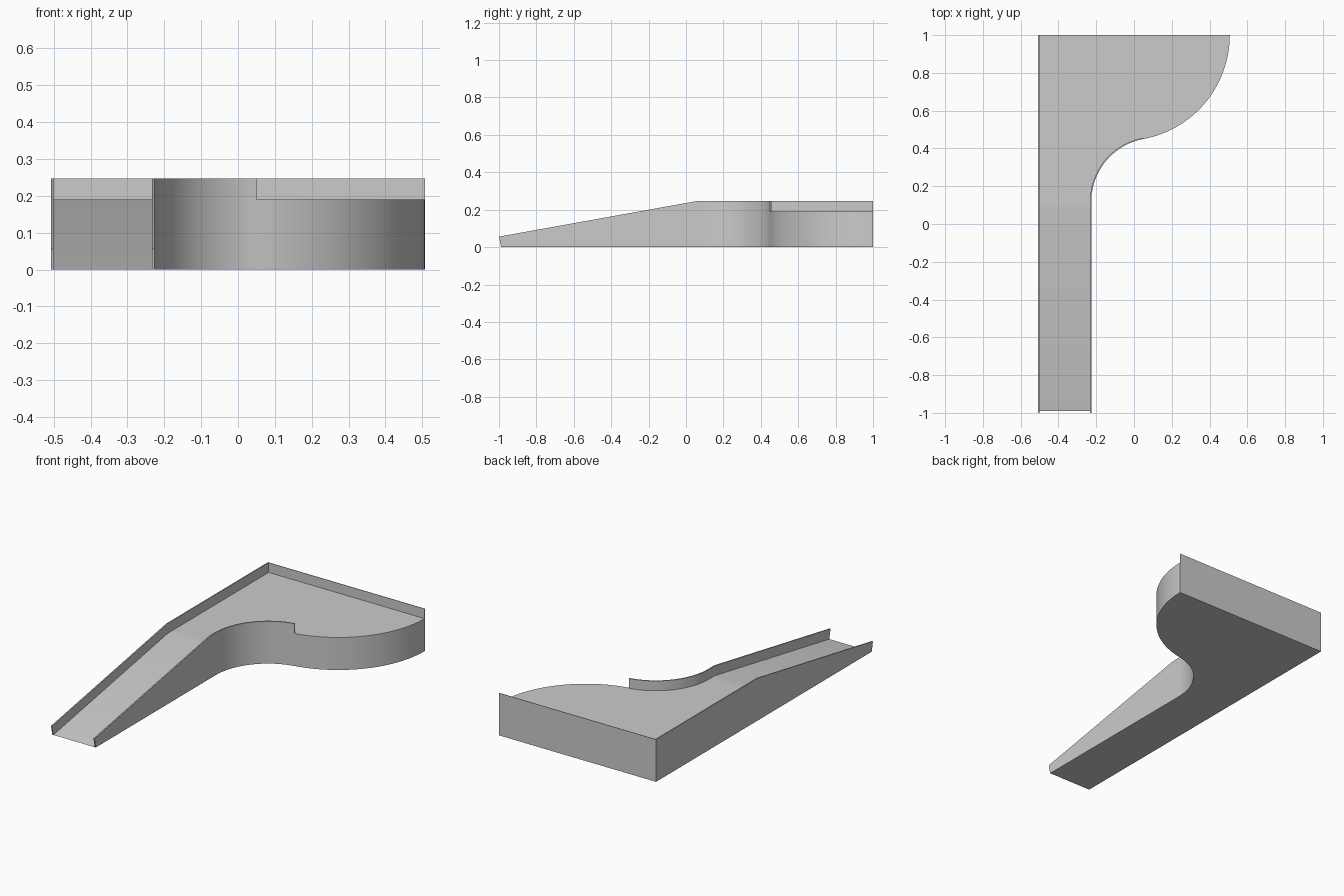
import bpy, bmesh
from math import sin, cos, pi, atan2, hypot

if "Cube" in bpy.data.objects:
    bpy.data.objects.remove(bpy.data.objects["Cube"])

L, R, LANE = -0.507, 0.507, -0.226       # left side, right tip, right side of lane
DECK, TOP = 0.19, 0.247                  # deck and rail heights
Y0, Y1 = -0.989, 0.068                   # foot and head of the ramp
T = 0.007                                # rail thickness


def arc(cx, cy, r, a0, a1, n):
    return [(cx + r * cos(a0 + (a1 - a0) * i / n), cy + r * sin(a0 + (a1 - a0) * i / n))
            for i in range(n + 1)]


def deck(p):
    y = p[1]
    return (p[0], y, DECK * min(1, max(0, (y - Y0) / (Y1 - Y0))))


def rail_top(p):
    # rail is square to the ramp at its foot and mitred at the bend
    x, y = p
    if y < Y0 + 1e-4:
        return (x, -1.0, 0.056)
    return (x, y - 0.005 if y < Y1 + 1e-4 else y, TOP)


def ladder(name, side_a, side_b, low, high):
    """Solid lofted through rungs that join side_a to side_b."""
    bm = bmesh.new()
    rungs = [[bm.verts.new(f(p)) for f, p in ((low, a), (low, b), (high, b), (high, a))]
             for a, b in zip(side_a, side_b)]
    for u, v in zip(rungs, rungs[1:]):
        for k in range(4):
            j = (k + 1) % 4
            bm.faces.new((u[k], u[j], v[j], v[k]))
    bm.faces.new(rungs[0])
    bm.faces.new(rungs[-1])
    bmesh.ops.remove_doubles(bm, verts=bm.verts, dist=1e-5)
    bmesh.ops.recalc_face_normals(bm, faces=bm.faces)
    me = bpy.data.meshes.new(name)
    bm.to_mesh(me)
    bm.free()
    ob = bpy.data.objects.new(name, me)
    bpy.context.collection.objects.link(ob)
    bpy.ops.object.select_all(action='DESELECT')
    ob.select_set(True)
    bpy.context.view_layer.objects.active = ob
    bpy.ops.object.shade_smooth_by_angle(angle=0.5)
    return ob


# S-shaped right edge: two arcs tangent at the joint
JX, JY = 0.05, 0.45
h, v = R - JX, 1 - JY
r1 = (h * h + v * v) / (2 * h)
c1 = R - r1
ux, uy = (JX - c1) / r1, (JY - 1) / r1
r2 = (JX - LANE) / (1 - ux)
c2x, c2y = JX + ux * r2, JY + uy * r2
a_joint = atan2(-uy, -ux)
straight = [(LANE, Y0), (LANE, Y1)]
hollow = arc(c2x, c2y, r2, pi, a_joint, 24)
bulge = arc(c1, 1, r1, atan2(uy, ux), 0, 32)

# Solid ramp and platform
right = straight + hollow + bulge[1:]
ladder("ramp_and_platform", right, [(L, y) for x, y in right],
       lambda p: (p[0], p[1], 0), deck)

# Long left rail
left = [(L, Y0), (L, Y1), (L, 1)]
ladder("left_rail", left, [(x + T, y) for x, y in left], deck, rail_top)

# Right rail along the lane and hollow curve
inner = [(x - T, y) for x, y in straight] + arc(c2x, c2y, r2 + T, pi, a_joint, 24)
ladder("right_rail", straight + hollow, inner, deck, rail_top)

# Thin back wall above the deck
ladder("back_wall", [(L + T, 1), (R, 1)], [(L + T, 0.997), (R, 0.997)], deck, rail_top)
